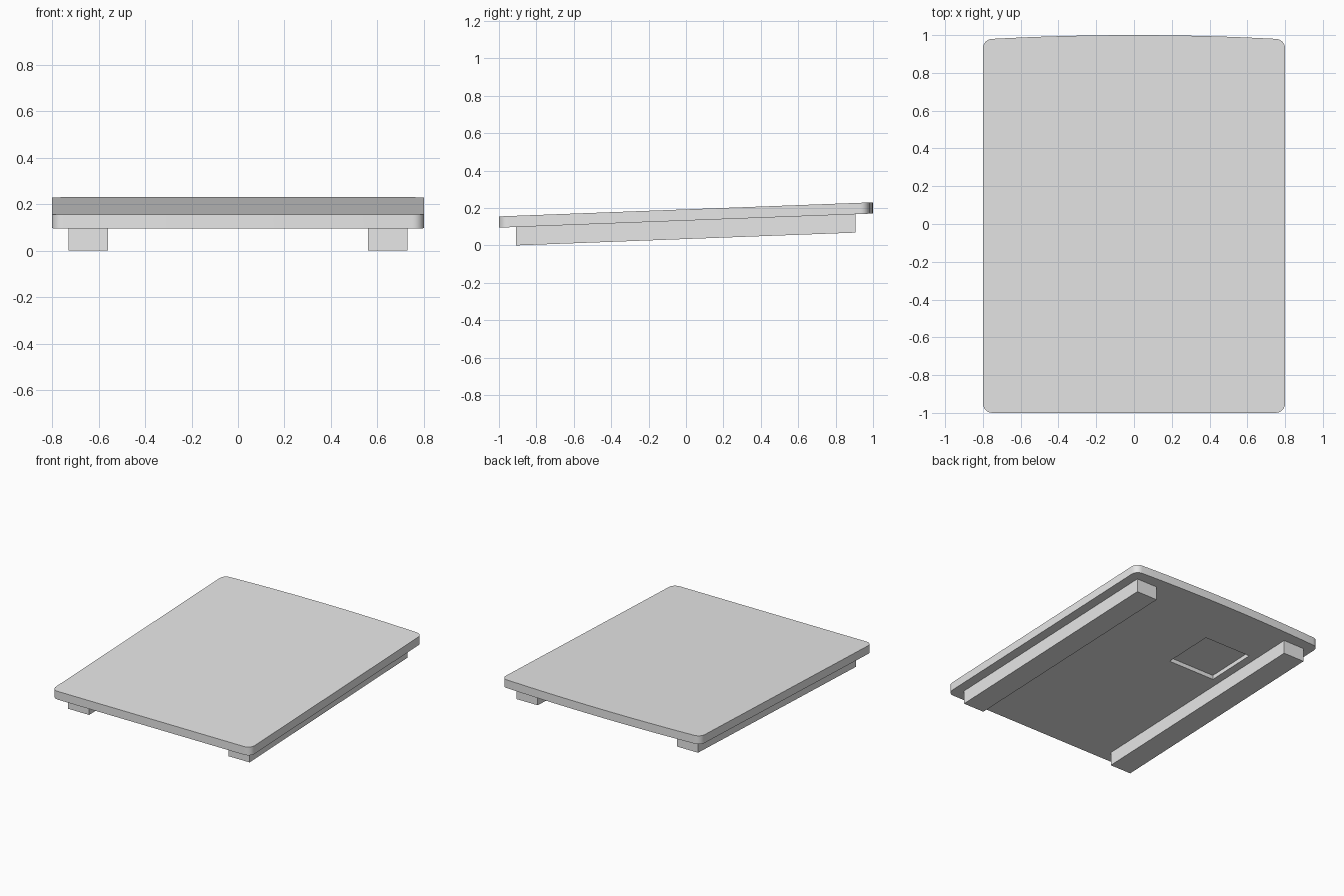
import bpy
import bmesh
from math import sin, cos, pi

cube = bpy.data.objects.get("Cube")
if cube:
    bpy.data.objects.remove(cube, do_unlink=True)

SLOPE = 0.0377      # rise towards the back
BASE = 0.095        # underside height at the front edge
THICK = 0.06
HALF_W, RADIUS, CROWN = 0.8, 0.05, 0.02

grey = bpy.data.materials.new("light_grey")
grey.use_nodes = True
grey.diffuse_color = (0.8, 0.8, 0.8, 1)
grey.node_tree.nodes["Principled BSDF"].inputs["Base Color"].default_value = (0.8, 0.8, 0.8, 1)


def prism(name, outline, low, high):
    """Extrude an outline between two heights above the sloping underside."""
    bm = bmesh.new()
    face = bm.faces.new([bm.verts.new((x, y, low)) for x, y in outline])
    top = bmesh.ops.extrude_face_region(bm, geom=[face])["geom"]
    for v in top:
        if isinstance(v, bmesh.types.BMVert):
            v.co.z = high
    for v in bm.verts:
        v.co.z += BASE + SLOPE * (v.co.y + 1)
    bmesh.ops.recalc_face_normals(bm, faces=bm.faces)
    mesh = bpy.data.meshes.new(name)
    bm.to_mesh(mesh)
    bm.free()
    mesh.materials.append(grey)
    obj = bpy.data.objects.new(name, mesh)
    bpy.context.collection.objects.link(obj)
    return obj


def rect(x0, x1, y0, y1):
    return [(x0, y0), (x1, y0), (x1, y1), (x0, y1)]


def corner(cx, cy, start, steps=6):
    return [(cx + RADIUS * cos(start + i * pi / 2 / steps),
             cy + RADIUS * sin(start + i * pi / 2 / steps)) for i in range(steps + 1)]


# Board with rounded corners and a gently bowed back edge
inner = HALF_W - RADIUS
front_y, back_y = -1 + RADIUS, 1 - CROWN - RADIUS
bow = [(inner * t / 8, 1 - CROWN * (t / 8) ** 2) for t in range(7, -8, -1)]
outline = (corner(inner, front_y, -pi / 2) + corner(inner, back_y, 0) + bow
           + corner(-inner, back_y, pi / 2) + corner(-inner, front_y, pi))
board = prism("board", outline, 0, THICK)

# Shallow square recess in the underside
cutter = prism("recess_cutter", rect(-0.5, -0.12, 0.23, 0.61), -0.03, 0.03)
cutter.hide_render = True
cut = board.modifiers.new("recess", 'BOOLEAN')
cut.operation = 'DIFFERENCE'
cut.solver = 'EXACT'
cut.object = cutter
bpy.ops.object.select_all(action='DESELECT')
bpy.context.view_layer.objects.active = board
board.select_set(True)
bpy.ops.object.modifier_apply(modifier=cut.name)
bpy.data.objects.remove(cutter, do_unlink=True)
bpy.ops.object.shade_smooth_by_angle(angle=pi / 6)

# Two support rails running front to back
for name, side in (("left_rail", 1), ("right_rail", -1)):
    prism(name, rect(side * 0.56, side * 0.73, -0.91, 0.905), -0.0984, 0)
